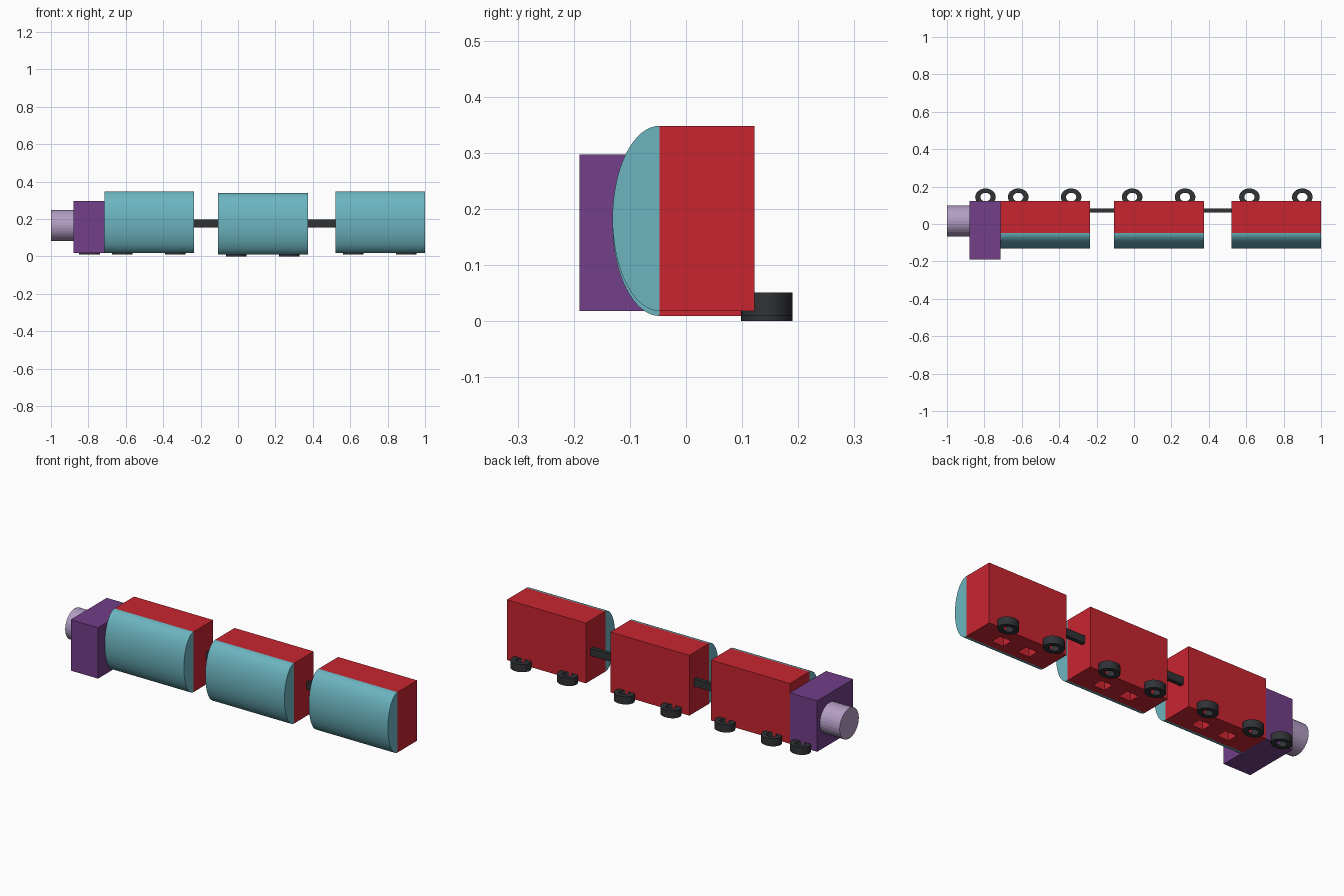
import bpy, bmesh, math
from mathutils import Vector

if "Cube" in bpy.data.objects:
    bpy.data.objects.remove(bpy.data.objects["Cube"])


def material(name, rgb):
    m = bpy.data.materials.new(name)
    m.diffuse_color = (*rgb, 1)
    m.use_nodes = True
    m.node_tree.nodes["Principled BSDF"].inputs["Base Color"].default_value = m.diffuse_color
    return m


RED = material("red", (0.58, 0.018, 0.03))
TEAL = material("teal", (0.15, 0.46, 0.53))
PURPLE = material("purple", (0.17, 0.05, 0.25))
LILAC = material("lilac", (0.45, 0.34, 0.55))
DARK = material("dark", (0.03, 0.032, 0.036))


def add_object(name, bm, mat, smooth=False):
    bmesh.ops.recalc_face_normals(bm, faces=bm.faces)
    me = bpy.data.meshes.new(name)
    bm.to_mesh(me)
    bm.free()
    ob = bpy.data.objects.new(name, me)
    bpy.context.collection.objects.link(ob)
    if mat:
        me.materials.append(mat)
    bpy.ops.object.select_all(action='DESELECT')
    bpy.context.view_layer.objects.active = ob
    ob.select_set(True)
    if smooth:
        bpy.ops.object.shade_smooth_by_angle(angle=math.radians(35))
    return ob


def box(name, lo, hi, mat):
    bm = bmesh.new()
    lo, hi = Vector(lo), Vector(hi)
    bmesh.ops.create_cube(bm, size=1)
    for v in bm.verts:
        v.co = (lo + hi) / 2 + v.co * (hi - lo)
    return add_object(name, bm, mat)


def extrude_x(name, profile, x0, x1, mat, smooth):
    """Prism along x from a list of (y, z) points."""
    bm = bmesh.new()
    face = bm.faces.new([bm.verts.new((x0, y, z)) for y, z in profile])
    new = bmesh.ops.extrude_face_region(bm, geom=[face])["geom"]
    bmesh.ops.translate(bm, vec=(x1 - x0, 0, 0),
                        verts=[v for v in new if isinstance(v, bmesh.types.BMVert)])
    return add_object(name, bm, mat, smooth)


def wheel(name, x, z0):
    """Oval ring with a vertical axis, half sunk into the body."""
    bm = bmesh.new()
    n, h = 32, 0.042
    section = [(1, 0), (1, h), (0.5, h), (0.5, 0)]
    rings = []
    for i in range(n):
        a = 2 * math.pi * i / n
        rings.append([bm.verts.new((x + 0.055 * r * math.cos(a),
                                    0.144 + 0.046 * r * math.sin(a), z0 + z))
                      for r, z in section])
    for i in range(n):
        p, q = rings[i], rings[(i + 1) % n]
        for j in range(4):
            k = (j + 1) % 4
            bm.faces.new((p[j], q[j], q[k], p[k]))
    add_object(name, bm, DARK, True)


# Cars: red box, rounded teal shell, two wheels, two pockets underneath
LENGTH, HEIGHT, SEAM, BACK = 0.479, 0.33, -0.047, 0.122
cars = [(-0.715, 0.018), (-0.106, 0.009), (0.521, 0.018)]
for i, (x, z) in enumerate(cars, 1):
    body = box(f"car_body_{i}", (x, SEAM, z), (x + LENGTH, BACK, z + HEIGHT), RED)
    for px in (x + 0.16, x + 0.32):
        cutter = box("pocket_cutter", (px - 0.035, -0.005, z - 0.02),
                     (px + 0.035, 0.055, z + 0.05), RED)
        cutter.hide_render = True
        mod = body.modifiers.new("pocket", 'BOOLEAN')
        mod.operation = 'DIFFERENCE'
        mod.object = cutter
        bpy.context.view_layer.objects.active = body
        bpy.ops.object.modifier_apply(modifier=mod.name)
        bpy.data.objects.remove(cutter)

    arc = [math.pi * k / 32 for k in range(33)]
    shell = [(SEAM - 0.084 * math.sin(a), z + HEIGHT / 2 * (1 + math.cos(a))) for a in arc]
    extrude_x(f"car_shell_{i}", shell, x, x + LENGTH, TEAL, True)

    for j, dx in enumerate((0.096, 0.379), 1):
        wheel(f"car_{i}_wheel_{j}", x + dx, z - 0.009)

# Couplers between neighbouring cars
for i in range(2):
    box(f"coupler_{i + 1}", (cars[i][0] + LENGTH - 0.005, 0.062, 0.155),
        (cars[i + 1][0] + 0.005, 0.084, 0.196), DARK)

# Purple cab block with its wheel
box("cab", (-0.88, -0.19, 0.018), (-0.715, BACK, 0.297), PURPLE)
wheel("cab_wheel", -0.794, 0.009)

# Lilac nose cylinder, faceted
ring = [2 * math.pi * k / 32 for k in range(32)]
extrude_x("nose", [(0.016 + 0.083 * math.cos(a), 0.165 + 0.083 * math.sin(a)) for a in ring],
          -1.0, -0.88, LILAC, False)
